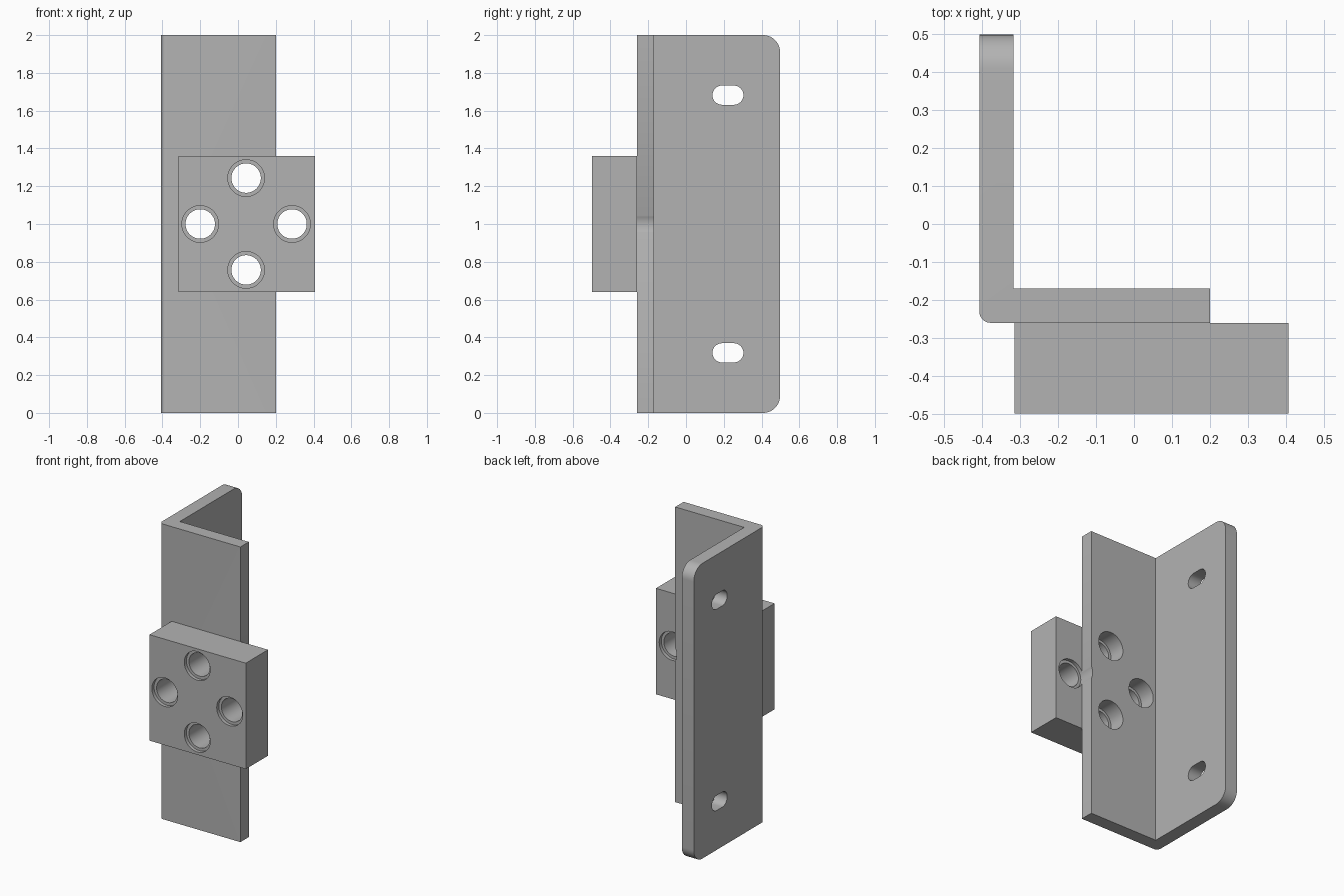
import bpy, bmesh, math
from mathutils import Matrix, Vector

default = bpy.data.objects.get("Cube")
if default:
    bpy.data.objects.remove(default, do_unlink=True)

grey = bpy.data.materials.new("plain grey")
grey.use_nodes = True
colour = (0.45, 0.45, 0.45, 1)
grey.diffuse_color = colour
grey.node_tree.nodes["Principled BSDF"].inputs["Base Color"].default_value = colour


def make_object(name, bm):
    bmesh.ops.recalc_face_normals(bm, faces=bm.faces)
    mesh = bpy.data.meshes.new(name)
    bm.to_mesh(mesh)
    bm.free()
    mesh.materials.append(grey)
    obj = bpy.data.objects.new(name, mesh)
    bpy.context.collection.objects.link(obj)
    return obj


def prism(bm, points, direction):
    """Extrude a closed outline along a direction."""
    face = bm.faces.new([bm.verts.new(p) for p in points])
    new = bmesh.ops.extrude_face_region(bm, geom=[face])["geom"]
    verts = [v for v in new if isinstance(v, bmesh.types.BMVert)]
    bmesh.ops.translate(bm, verts=verts, vec=direction)


def bore(name, x, z, radius, y0, y1):
    """Round cutter running front to back."""
    bm = bmesh.new()
    matrix = Matrix.Translation((x, (y0 + y1) / 2, z)) @ Matrix.Rotation(math.pi / 2, 4, "X")
    bmesh.ops.create_cone(bm, cap_ends=True, segments=48, radius1=radius,
                          radius2=radius, depth=y1 - y0, matrix=matrix)
    return make_object(name, bm)


def slot(name, y, z, half_straight, radius):
    """Rounded slot cutter through the side plate."""
    outline = []
    for i in range(34):
        side = 1 if i < 17 else -1
        a = math.pi * ((i % 17) / 16 - 0.5) + (0 if side > 0 else math.pi)
        outline.append((-0.6, y + side * half_straight + radius * math.cos(a),
                        z + radius * math.sin(a)))
    bm = bmesh.new()
    prism(bm, outline, Vector((0.5, 0, 0)))
    return make_object(name, bm)


def cut(obj, cutters):
    bpy.context.view_layer.objects.active = obj
    for cutter in cutters:
        mod = obj.modifiers.new("cut", "BOOLEAN")
        mod.operation = "DIFFERENCE"
        mod.solver = "EXACT"
        mod.object = cutter
        bpy.ops.object.modifier_apply(modifier=mod.name)
        bpy.data.objects.remove(cutter, do_unlink=True)


LEFT, BACK, FRONT, THICK = -0.407, 0.498, -0.26, 0.09
HOLE_X, HOLE_Z, SPREAD = 0.043, 1.0, 0.243
holes = [(HOLE_X + dx * SPREAD, HOLE_Z + dz * SPREAD)
         for dx, dz in ((1, 0), (-1, 0), (0, 1), (0, -1))]

# Angle bracket: L profile with a rounded bend and rounded rear corners
bm = bmesh.new()
profile = [(LEFT, FRONT), (0.2, FRONT), (0.2, FRONT + THICK),
           (LEFT + THICK, FRONT + THICK), (LEFT + THICK, BACK), (LEFT, BACK)]
prism(bm, [(x, y, 0) for x, y in profile], Vector((0, 0, 2)))


def round_edges(test, radius):
    edges = [e for e in bm.edges if all(test(v.co) for v in e.verts)]
    bmesh.ops.bevel(bm, geom=edges, offset=radius, segments=10, profile=0.5,
                    affect="EDGES")


round_edges(lambda c: c.x < LEFT + 0.001 and c.y < FRONT + 0.001, 0.03)
for end in (0, 2):
    round_edges(lambda c: c.y > BACK - 0.001 and abs(c.z - end) < 0.001, 0.09)
bracket = make_object("angle_bracket", bm)
cut(bracket, [bore("plate_bore", x, z, 0.097, -0.4, 0) for x, z in holes]
    + [slot("slot_cutter", 0.222, z, 0.031, 0.051) for z in (0.318, 1.682)])

# Mounting block with through holes, counterbored on both faces
bm = bmesh.new()
bmesh.ops.create_cube(bm, size=1, matrix=Matrix.Translation((0.046, -0.379, 1.0))
                      @ Matrix.Diagonal((0.722, 0.238, 0.718, 1)))
block = make_object("mounting_block", bm)
for x, z in holes:
    cut(block, [bore("through_bore", x, z, 0.078, -0.7, 0),
                bore("front_counterbore", x, z, 0.097, -0.6, -0.475),
                bore("rear_counterbore", x, z, 0.097, -0.283, -0.1)])

# Smooth the round walls, keep the edges crisp
bpy.ops.object.select_all(action="DESELECT")
for obj in (bracket, block):
    obj.select_set(True)
bpy.context.view_layer.objects.active = bracket
bpy.ops.object.shade_smooth_by_angle(angle=math.radians(30))
